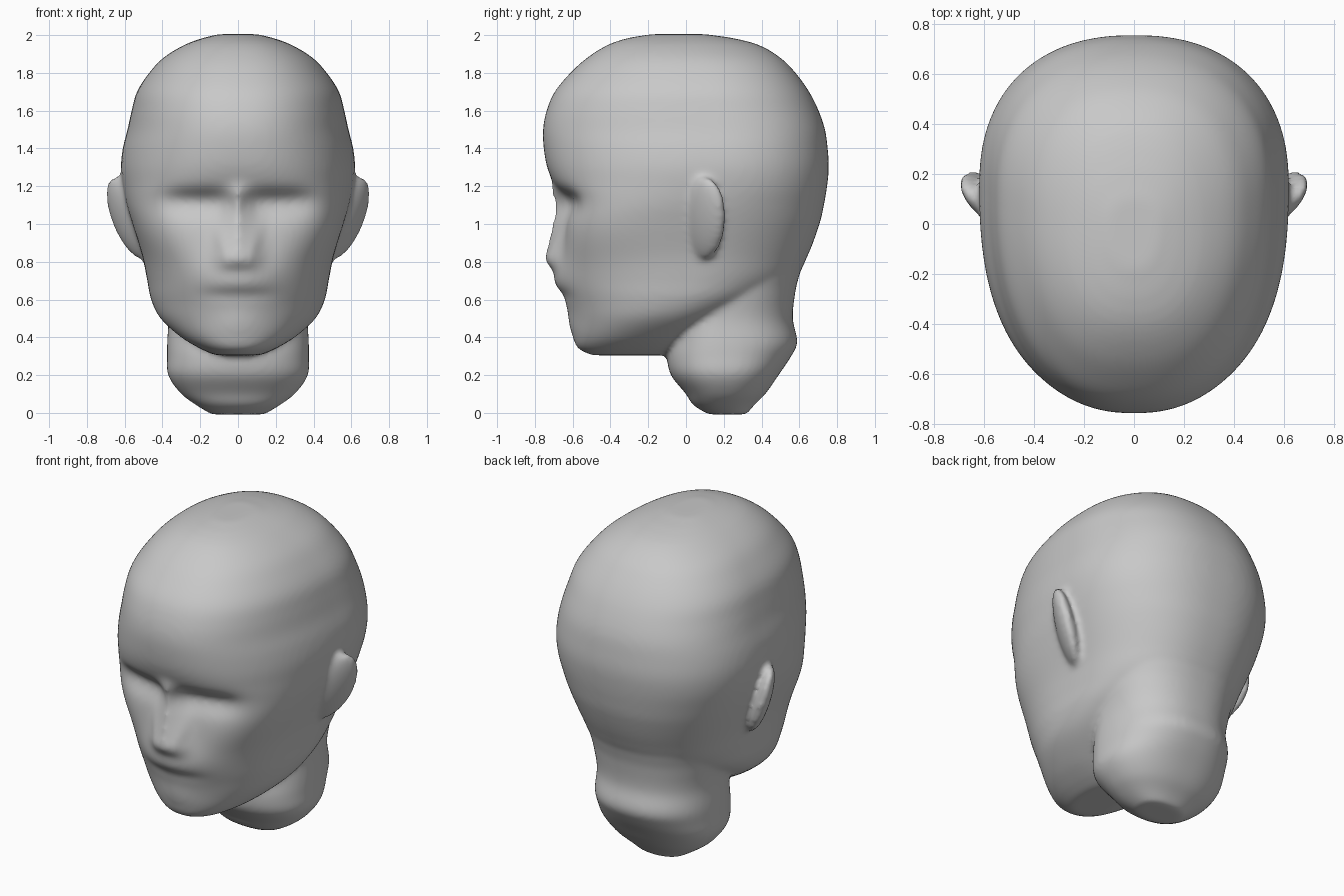
import bpy, bmesh, math
from mathutils import Matrix, Euler

cube = bpy.data.objects.get("Cube")
if cube:
    bpy.data.objects.remove(cube, do_unlink=True)

SEGMENTS = 96
STEP = 0.016

# Skull sections: height, half width, front y, widest y, back y
SKULL = [
    (.305, .12, -.50, -.3, -.1), (.34, .2, -.57, -.29, 0), (.4, .30, -.595, -.24, .08),
    (.5, .41, -.61, -.14, .25), (.6, .46, -.625, -.05, .43), (.7, .48, -.64, 0, .57),
    (.83, .507, -.65, .05, .643), (1.0, .56, -.64, .1, .707), (1.1, .59, -.645, .12, .73),
    (1.2, .61, -.695, .15, .747), (1.3, .62, -.735, .15, .756), (1.4, .61, -.753, .15, .75),
    (1.5, .585, -.757, .15, .736), (1.6, .563, -.738, .12, .702), (1.7, .535, -.695, .1, .652),
    (1.8, .47, -.612, .08, .58), (1.88, .395, -.523, .05, .50), (1.95, .28, -.41, 0, .38),
    (1.985, .185, -.305, 0, .245), (2.005, .1, -.18, 0, .1),
]

# Neck sections in the same order
NECK = [
    (-.008, .14, .12, .22, .32), (.04, .22, .04, .2, .36), (.1, .30, 0, .2, .42),
    (.2, .37, -.08, .2, .49), (.3, .375, -.10, .2, .557), (.37, .375, -.09, .2, .59),
    (.5, .37, -.07, .2, .565), (.65, .39, 0, .22, .58), (.8, .41, .05, .25, .605),
    (1.0, .38, .1, .25, .5),
]


def bump(value, centre, width, power=2):
    return math.exp(-abs((value - centre) / width) ** power)


def ramp(value, low, high):
    t = min(max((value - low) / (high - low), 0), 1)
    return t * t * (3 - 2 * t)


def slope(rows, i, column):
    before, after = rows[max(i - 1, 0)], rows[min(i + 1, len(rows) - 1)]
    return (after[column] - before[column]) / (after[0] - before[0])


def section(rows, z):
    """Smooth curve through the listed sections."""
    i = next((k for k in range(len(rows) - 1) if z <= rows[k + 1][0]), len(rows) - 2)
    a, b = rows[i], rows[i + 1]
    gap = b[0] - a[0]
    t = min((z - a[0]) / gap, 1)
    blend = ramp(t, 0, 1)
    return [a[c] + (b[c] - a[c]) * blend
            + gap * t * (1 - t) * ((1 - t) * slope(rows, i, c) - t * slope(rows, i + 1, c))
            for c in range(1, 5)]


def face_relief(x, z):
    """How far the face stands forward of the plain skull."""
    x = abs(x)
    # nose, wider and prouder towards the tip
    down = ramp(1.2 - z, 0, .33)
    nose = (.045 + .035 * down) * bump(x, 0, .06 + .05 * down, 3)
    nose *= ramp(z, .73, .83) * ramp(1.24 - z, 0, .1)
    # eye sockets under a soft brow
    socket = .05 * bump(x, .22, .17, 3) * bump(z, 1.13, .055 if z > 1.13 else .09)
    # lips and chin
    muzzle = .058 * bump(x, 0, .22) * bump(z, .71, .11)
    groove = .012 * bump(x, 0, .18, 4) * bump(z, .625, .03)
    chin = .012 * bump(x, 0, .13) * bump(z, .48, .07)
    return nose - socket + muzzle - groove + chin


def face_power(z):
    """Broad flat cheeks above a rounded jaw."""
    return 2.3 + .9 * bump(z, 1.0, .2) - .3 * bump(z, .48, .15)


def even_power(z):
    return 2.3


def loft(bm, rows, front_power=even_power, relief=None):
    low, high = rows[0][0], rows[-1][0]
    count = round((high - low) / STEP)
    rings = []
    for i in range(count + 1):
        z = low + (high - low) * i / count
        width, front, mid, back = section(rows, z)
        ring = []
        for k in range(SEGMENTS):
            angle = math.tau * k / SEGMENTS
            c, s = math.cos(angle), math.sin(angle)
            power = even_power(z) if s > 0 else front_power(z)
            reach = (back - mid) if s > 0 else (mid - front)
            x = width * math.copysign(abs(c) ** (2 / power), c)
            y = mid + reach * math.copysign(abs(s) ** (2 / power), s)
            if relief and s < 0:
                y -= relief(x, z) * ramp(-s, .2, .6)
            ring.append(bm.verts.new((x, y, z)))
        rings.append(ring)
    for a, b in zip(rings, rings[1:]):
        for k in range(SEGMENTS):
            n = (k + 1) % SEGMENTS
            bm.faces.new((a[k], a[n], b[n], b[k]))
    bm.faces.new(rings[0][::-1])
    bm.faces.new(rings[-1])


def ear(bm, side):
    # shell buried at the front, flaring outwards at the top and rear
    turn = Euler((math.radians(-18), math.radians(15), math.radians(-38)))
    place = (Matrix.Scale(side, 4, (1, 0, 0)) @ Matrix.Translation((.575, .095, 1.03))
             @ turn.to_matrix().to_4x4() @ Matrix.Diagonal((.055, .135, .235, 1)))
    bmesh.ops.create_uvsphere(bm, u_segments=32, v_segments=20, radius=1, matrix=place)


# Gather the closed parts, then fuse them into one skin
bm = bmesh.new()
loft(bm, SKULL, face_power, face_relief)
loft(bm, NECK)
for side in (1, -1):
    ear(bm, side)
bmesh.ops.recalc_face_normals(bm, faces=bm.faces[:])
mesh = bpy.data.meshes.new("head")
bm.to_mesh(mesh)
bm.free()
head = bpy.data.objects.new("head", mesh)
bpy.context.collection.objects.link(head)

fuse = head.modifiers.new("fuse", 'REMESH')
fuse.mode = 'VOXEL'
fuse.voxel_size = STEP
fuse.use_smooth_shade = True
soften = head.modifiers.new("soften", 'SMOOTH')
soften.factor = 0.5
soften.iterations = 9

# Plain grey clay
clay = bpy.data.materials.new("grey clay")
clay.use_nodes = True
grey = (.58, .58, .58, 1)
clay.diffuse_color = grey
clay.node_tree.nodes["Principled BSDF"].inputs["Base Color"].default_value = grey
mesh.materials.append(clay)
